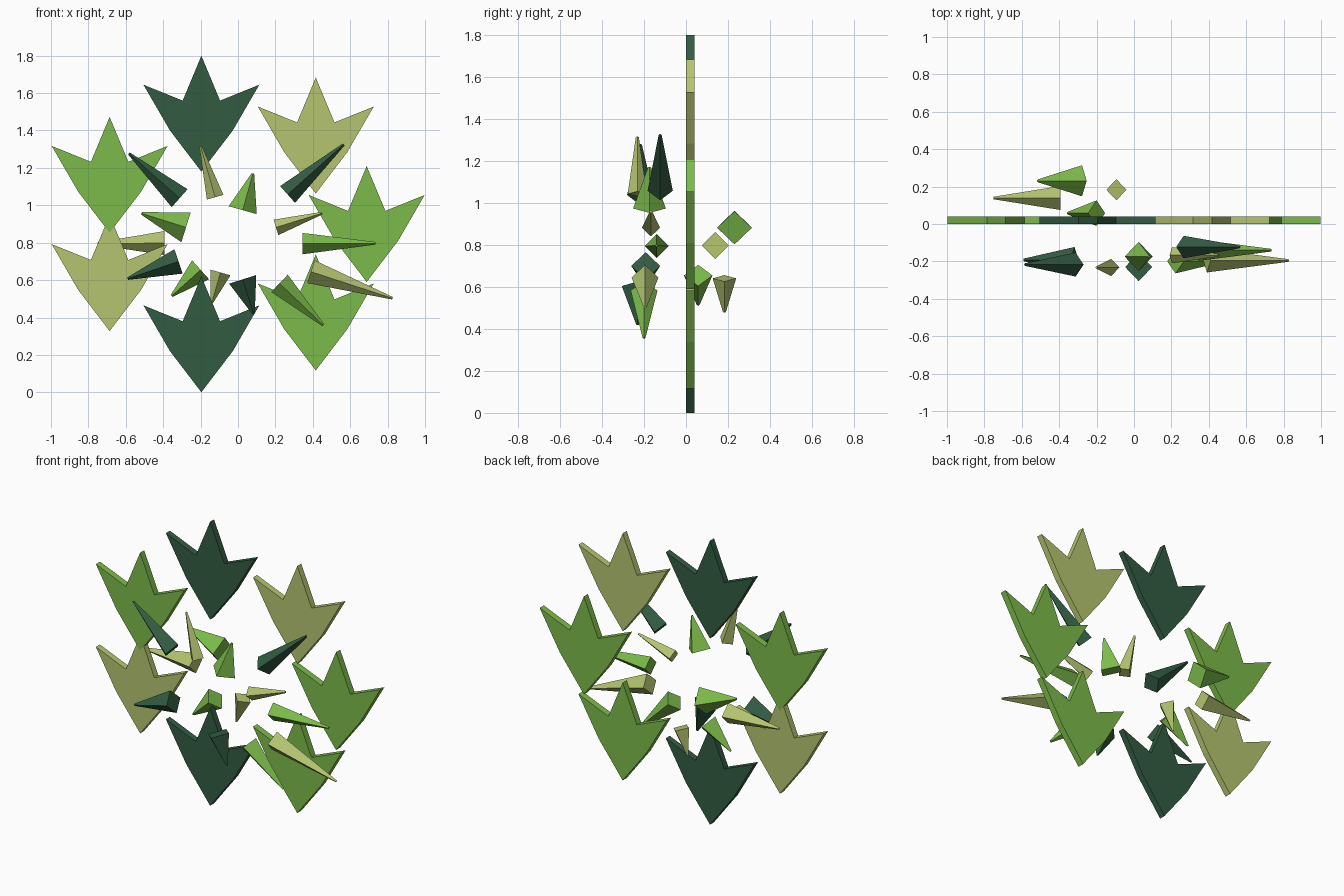
import bpy, bmesh, math
from mathutils import Matrix, Vector

if "Cube" in bpy.data.objects:
    bpy.data.objects.remove(bpy.data.objects["Cube"])


def material(name, hex_rgb):
    lin = []
    for i in (0, 2, 4):
        c = int(hex_rgb[i:i + 2], 16) / 255
        lin.append(c / 12.92 if c <= 0.04045 else ((c + 0.055) / 1.055) ** 2.4)
    m = bpy.data.materials.new(name)
    m.diffuse_color = (*lin, 1)
    m.use_nodes = True
    m.node_tree.nodes["Principled BSDF"].inputs["Base Color"].default_value = m.diffuse_color
    return m


MATS = [material("lime_green", "7CBB4A"),
        material("pale_olive", "B4C570"),
        material("dark_green", "325C42")]


def finish(bm, name, mat):
    bmesh.ops.recalc_face_normals(bm, faces=bm.faces)
    me = bpy.data.meshes.new(name)
    bm.to_mesh(me)
    bm.free()
    me.materials.append(mat)
    ob = bpy.data.objects.new(name, me)
    bpy.context.collection.objects.link(ob)
    return ob


# Leaf outline: right half measured from the top point, then mirrored
HALF = [(0, 0), (0.1, -0.24), (0.31, -0.155), (0.168, -0.4), (0, -0.62)]
OUTLINE = HALF + [(-x, z) for x, z in HALF[-2:0:-1]]


def leaf(i):
    a = i * math.tau / 7
    tx, tz = -0.035 + 0.723 * math.cos(a), 1.21 + 0.605 * math.sin(a)
    eps = 0.0008 if i % 3 == 0 else 0      # lime wins where leaves overlap
    bm = bmesh.new()
    f = bm.faces.new([bm.verts.new((tx + x, -eps, tz + z)) for x, z in OUTLINE])
    ext = bmesh.ops.extrude_face_region(bm, geom=[f])
    bmesh.ops.translate(bm, vec=(0, 0.04 + 2 * eps, 0),
                        verts=[g for g in ext["geom"] if isinstance(g, bmesh.types.BMVert)])
    finish(bm, f"leaf_{i + 1}", MATS[i % 3])


# Four-sided spike pointing outward in a plane of constant depth
def spike(i, bx, bz, tx, tz, y, r):
    base, tip = Vector((bx, y, bz)), Vector((tx, y, tz))
    w = (tip - base).normalized()
    v = Vector((0, 1, 0))
    u = v.cross(w)
    rot = Matrix((u, v, w)).transposed().to_4x4()
    bm = bmesh.new()
    bmesh.ops.create_cone(bm, cap_ends=True, segments=4, radius1=r, radius2=0.007,
                          depth=(tip - base).length,
                          matrix=Matrix.Translation((base + tip) / 2) @ rot)
    finish(bm, f"spike_{i + 1}", MATS[i % 3])


# Ring of spikes: base x, base z, tip x, tip z, depth y, base radius
SPIKES = [
    (0.345, 0.795, 0.735, 0.797, -0.14, 0.057),
    (0.203, 0.882, 0.45, 0.958, -0.167, 0.043),
    (0.265, 1.058, 0.565, 1.325, -0.123, 0.06),
    (0.025, 0.974, 0.08, 1.17, -0.174, 0.078),
    (-0.122, 1.043, -0.2, 1.315, -0.232, 0.046),
    (-0.312, 1.038, -0.583, 1.277, -0.217, 0.064),
    (-0.278, 0.882, -0.516, 0.957, 0.231, 0.083),
    (-0.393, 0.798, -0.75, 0.795, 0.139, 0.064),
    (-0.318, 0.7, -0.59, 0.608, -0.192, 0.069),
    (-0.2, 0.655, -0.355, 0.515, 0.058, 0.068),
    (-0.094, 0.641, -0.14, 0.48, 0.183, 0.056),
    (0.025, 0.604, 0.083, 0.42, -0.23, 0.076),
    (0.222, 0.583, 0.457, 0.358, -0.2, 0.064),
    (0.39, 0.645, 0.826, 0.503, -0.195, 0.064),
]

for i in range(7):
    leaf(i)
for i, s in enumerate(SPIKES):
    spike(i, *s)
